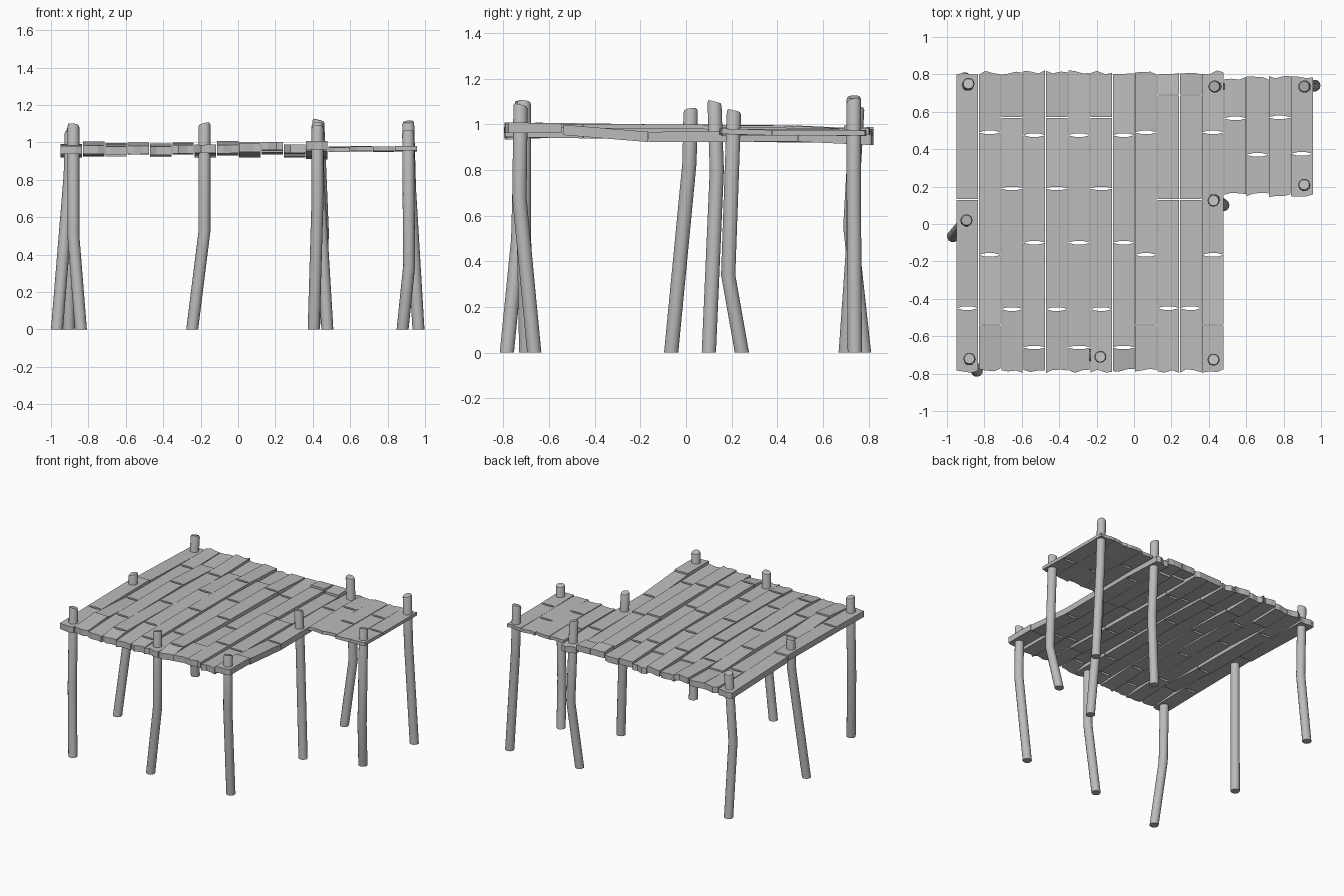
import bpy, bmesh, math, random

random.seed(7)
if "Cube" in bpy.data.objects:
    bpy.data.objects.remove(bpy.data.objects["Cube"])

# One weathered grey for all the timber
grey = bpy.data.materials.new("weathered_grey_wood")
grey.use_nodes = True
tone = (0.5, 0.5, 0.5, 1)
grey.diffuse_color = tone
grey.node_tree.nodes["Principled BSDF"].inputs["Base Color"].default_value = tone


def finish(name, bm, smooth=False):
    bmesh.ops.recalc_face_normals(bm, faces=bm.faces)
    mesh = bpy.data.meshes.new(name)
    bm.to_mesh(mesh)
    bm.free()
    mesh.materials.append(grey)
    if smooth:
        mesh.shade_smooth()
        mesh.set_sharp_from_angle(angle=math.radians(40))
    obj = bpy.data.objects.new(name, mesh)
    bpy.context.collection.objects.link(obj)
    return obj


def plank(name, x0, x1, y0, y1, z0, z1, thick, end0, end1):
    """Board from y0 to y1; end0 and end1 offset four points across each end."""
    bm = bmesh.new()
    spots = [0, 0.3, 0.7, 1]
    outline = [(x0 + (x1 - x0) * t, y0 + d) for t, d in zip(spots, end0)]
    outline += [(x0 + (x1 - x0) * t, y1 + d) for t, d in zip(spots, end1)][::-1]

    def height(y):
        return z0 + (z1 - z0) * (y - y0) / (y1 - y0)

    top = [bm.verts.new((x, y, height(y) + thick / 2)) for x, y in outline]
    low = [bm.verts.new((x, y, height(y) - thick / 2)) for x, y in outline]
    bm.faces.new(top)
    bm.faces.new(low[::-1])
    n = len(top)
    for i in range(n):
        j = (i + 1) % n
        bm.faces.new((top[i], low[i], low[j], top[j]))
    finish(name, bm)


def column(name, x0, x1, y0, y1, seams, heights, thick, straight=()):
    """Row of boards laid end to end, with hollow or straight joints."""
    ys = [y0] + sorted(seams) + [y1]
    step = 0

    def edge(y, sign):
        if y in (y0, y1):
            return [random.uniform(-0.012, 0.012) for _ in range(4)]
        if y in straight:
            return [sign * 0.003] * 4
        return [sign * d for d in (0.001, 0.009, 0.009, 0.001)]

    for i in range(len(ys) - 1):
        plank(name, x0, x1, ys[i], ys[i + 1], heights[i] + step,
              heights[i + 1] + step, thick, edge(ys[i], 1), edge(ys[i + 1], -1))
        if ys[i + 1] in straight:
            step = -0.008 if step >= 0 else 0.006


# Main deck: twelve columns using a few repeating joint patterns
joints = {
    "a": (0.13, -0.45),
    "b": (0.49, -0.165, -0.54),
    "c": (0.57, 0.19, -0.455),
    "d": (0.475, -0.10, -0.66),
    "e": (0.69, 0.13, -0.45),
}
left, right, front, back = -0.95, 0.482, -0.785, 0.81
pitch = (right - left) / 12
for i, kind in enumerate("abcdcdcdbeeb"):
    seams = joints[kind]
    rise = 0.012 if i >= 8 else 0
    heights = [0.962 + rise + random.uniform(-0.008, 0.008)]
    heights += [0.968 - 0.012 * y + random.uniform(-0.012, 0.012)
                for y in sorted(seams) + [back]]
    if i == 11:
        heights = [0.985, 0.984, 0.953, 0.955, 0.94]
    x = left + i * pitch
    column("deck_plank", x + 0.002, x + pitch - 0.003, front, back, seams,
           heights, 0.045, straight=(0.57, -0.54, 0.69, 0.13))

# Small side landing with thinner boards
side_pitch = (0.957 - right) / 4
for i, seam in enumerate((0.565, 0.37, 0.57, 0.375)):
    x = right + i * side_pitch
    heights = [0.965 + random.uniform(-0.005, 0.005) for _ in range(3)]
    column("landing_plank", x + 0.001, x + side_pitch - 0.001, 0.155, 0.78,
           (seam,), heights, 0.024)


def post(name, *path):
    """Round crooked pole through the path points, top first, with a worn tip."""
    bm = bmesh.new()
    sides, radius = 14, 0.032
    x, y, z = path[0]
    levels = [(x, y, z, 0.85)] + [(x, y, z - 0.012, 1)] + [(*p, 1) for p in path[1:]]
    lean = random.uniform(0, math.tau)
    rings = []
    for k, (x, y, z, scale) in enumerate(levels):
        ring = []
        for s in range(sides):
            a = math.tau * s / sides
            tilt = 0.007 * math.cos(a - lean) if k < 2 else 0
            ring.append(bm.verts.new((x + radius * scale * math.cos(a),
                                      y + radius * scale * math.sin(a), z + tilt)))
        rings.append(ring)
    for upper, lower in zip(rings, rings[1:]):
        for s in range(sides):
            t = (s + 1) % sides
            bm.faces.new((upper[s], lower[s], lower[t], upper[t]))
    bm.faces.new(rings[0])
    bm.faces.new(rings[-1][::-1])
    finish(name, bm, smooth=True)


# Posts: tip, knee, foot
post("back_right_post", (-0.885, 0.75, 1.08), (-0.90, 0.72, 0.55), (-0.905, 0.78, 0))
post("middle_right_post", (-0.895, 0.02, 1.065), (-0.90, 0.015, 0.83), (-0.968, -0.065, 0))
post("front_right_post", (-0.88, -0.72, 1.095), (-0.88, -0.735, 0.5), (-0.84, -0.785, 0))
post("front_middle_post", (-0.18, -0.71, 1.1), (-0.18, -0.71, 0.52), (-0.245, -0.70, 0))
post("front_left_post", (0.425, -0.725, 1.085), (0.425, -0.73, 0.68), (0.405, -0.665, 0))
post("inner_corner_post", (0.425, 0.125, 1.1), (0.43, 0.135, 0.8), (0.478, 0.1, 0))
post("back_left_post", (0.43, 0.735, 1.12), (0.455, 0.735, 0.5), (0.405, 0.70, 0))
post("landing_back_post", (0.91, 0.735, 1.11), (0.92, 0.735, 0.75), (0.965, 0.74, 0))
post("landing_front_post", (0.91, 0.21, 1.06), (0.915, 0.185, 0.34), (0.88, 0.245, 0))
